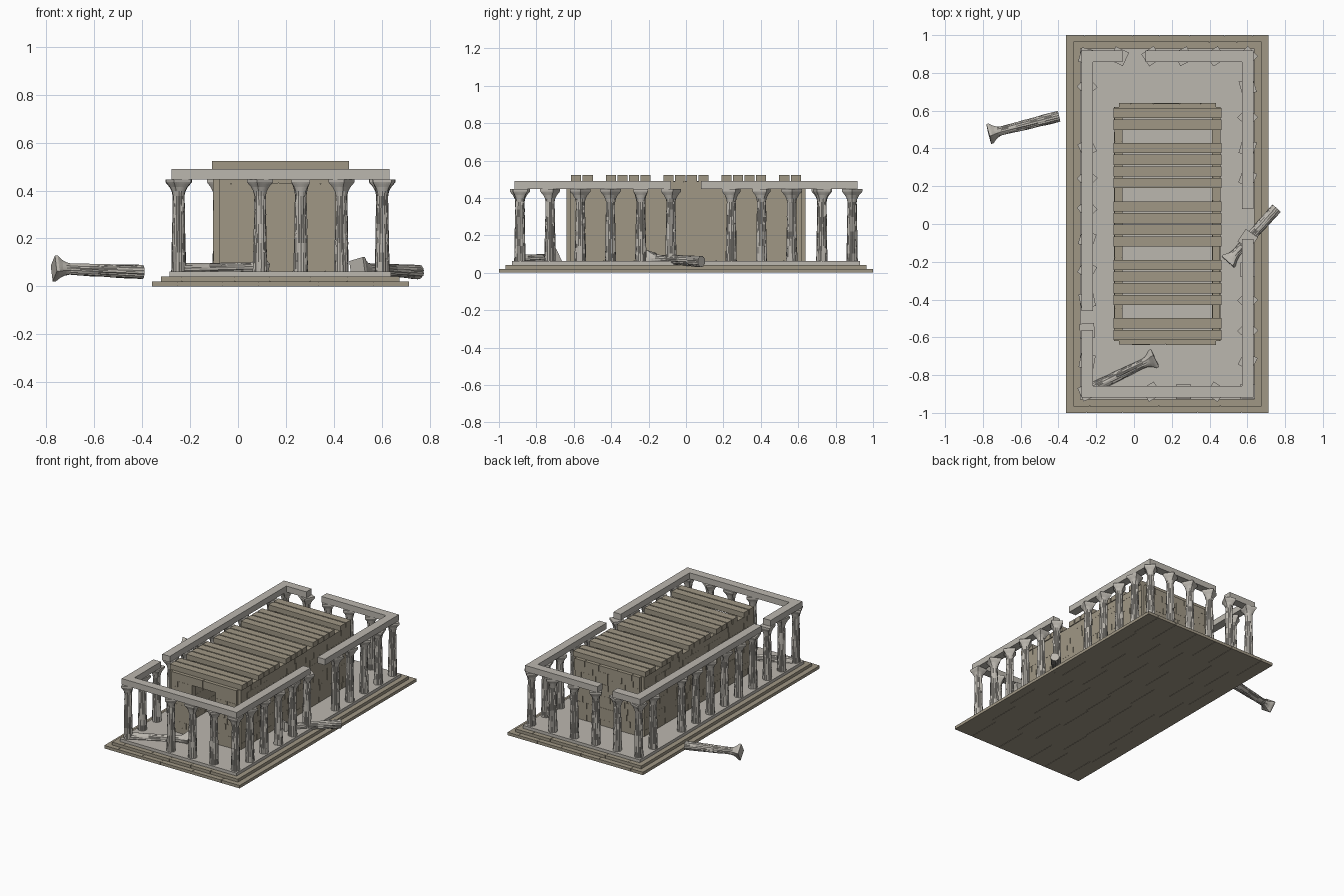
import bpy, bmesh, math, random
from mathutils import Vector, Matrix

random.seed(4)
if "Cube" in bpy.data.objects:
    bpy.data.objects.remove(bpy.data.objects["Cube"])


def material(name, rgb):
    m = bpy.data.materials.new(name)
    m.use_nodes = True
    m.diffuse_color = (*rgb, 1)
    m.node_tree.nodes["Principled BSDF"].inputs["Base Color"].default_value = (*rgb, 1)
    return m


MARBLE = material("pale marble", (0.50, 0.475, 0.43))
STONE = material("tan stone", (0.35, 0.31, 0.235))
CX = 0.177          # centre line of the building
FLOOR = 0.063       # top of the platform
BEAM_Z = 0.447      # underside of the beams


def finish(name, bm, mat):
    bmesh.ops.recalc_face_normals(bm, faces=bm.faces)
    me = bpy.data.meshes.new(name)
    bm.to_mesh(me)
    bm.free()
    me.materials.append(mat)
    ob = bpy.data.objects.new(name, me)
    bpy.context.collection.objects.link(ob)
    return ob


def add_box(bm, lo, hi):
    lo, hi = Vector(lo), Vector(hi)
    m = Matrix.Translation((lo + hi) / 2) @ Matrix.Diagonal((*(hi - lo), 1))
    bmesh.ops.create_cube(bm, size=1, matrix=m)


def box(name, lo, hi, mat):
    bm = bmesh.new()
    add_box(bm, lo, hi)
    return finish(name, bm, mat)


def masonry(name, lo, hi, axis, courses, length, gap=0.003, rough=0.002):
    """Solid core faced with courses of blocks of uneven length along one axis."""
    bm = bmesh.new()
    inset = Vector((0.004, 0.004, 0.002))
    add_box(bm, Vector(lo) + inset, Vector(hi) - inset)
    step = (hi[2] - lo[2]) / courses
    for c in range(courses):
        p = lo[axis]
        target = length * random.uniform(0.4, 1)
        while p < hi[axis] - 0.001:
            q = p + target
            if hi[axis] - q < length * 0.3:
                q = hi[axis]
            a, b = list(lo), list(hi)
            a[2], b[2] = lo[2] + c * step, lo[2] + (c + 1) * step
            a[axis] = p + (gap / 2 if p > lo[axis] else 0)
            b[axis] = q - (gap / 2 if q < hi[axis] else 0)
            shift = random.uniform(0, rough)
            a[1 - axis] += shift
            b[1 - axis] -= shift
            add_box(bm, a, b)
            p = q
            target = length * random.uniform(0.7, 1.3)
    return finish(name, bm, STONE)


# Stepped platform: two courses of tan blocks and a marble floor
for name, w, d, z0, z1 in (("lower_step", 0.536, 1.0, 0, 0.021),
                           ("middle_step", 0.498, 0.965, 0.021, 0.042)):
    rows = 8
    for i in range(rows):
        y0 = -d + 2 * d * i / rows
        masonry(f"{name}_{i}", (CX - w, y0, z0), (CX + w, y0 + 2 * d / rows, z1),
                0, 1, 0.2, 0.002, 0.0)
box("floor", (CX - 0.462, -0.93, 0.042), (CX + 0.462, 0.93, FLOOR), MARBLE)


# Columns: worn fluted shaft, flaring into a turned square capital
HEIGHT = BEAM_Z - FLOOR
SIDES = 32


def column(name, matrix):
    bm = bmesh.new()
    turn = random.uniform(0, math.pi)
    rings = []

    def ring(z, radius, square, flute, wear):
        verts = []
        for k in range(SIDES):
            a = 2 * math.pi * k / SIDES
            r = radius - (flute if k % 2 else 0) - random.uniform(0, wear)
            r *= 1 + square * (1 / max(abs(math.cos(a)), abs(math.sin(a))) - 1)
            verts.append(bm.verts.new((r * math.cos(a + turn), r * math.sin(a + turn), z)))
        rings.append(verts)

    levels = 9
    for i in range(levels):
        t = i / (levels - 1)
        ring(t * 0.315, 0.0315 - 0.006 * t, 0, 0.002, 0.003)
    for z, r, sq in ((0.335, 0.027, 0.2), (0.352, 0.031, 0.6),
                     (0.366, 0.037, 0.9), (0.372, 0.039, 1), (HEIGHT, 0.039, 1)):
        ring(z, r, sq, 0, 0)
    for lower, upper in zip(rings, rings[1:]):
        for k in range(SIDES):
            n = (k + 1) % SIDES
            bm.faces.new((lower[k], lower[n], upper[n], upper[k]))
    bm.faces.new(rings[0][::-1])
    bm.faces.new(rings[-1])
    ob = finish(name, bm, MARBLE)
    ob.matrix_world = matrix


ROW_X, ROW_Y = 0.425, 0.888
NX, NY = 6, 12
missing = {("front", 1), ("left", 6), ("right", 9)}


def stand(row, i, x, y):
    if (row, i) not in missing:
        column(f"{row}_column_{i}", Matrix.Translation((x, y, FLOOR)))


for i in range(NX):
    x = CX - ROW_X + 2 * ROW_X * i / (NX - 1)
    stand("front", i, x, -ROW_Y)
    stand("back", i, x, ROW_Y)
for i in range(1, NY - 1):
    y = -ROW_Y + 2 * ROW_Y * i / (NY - 1)
    stand("right", i, CX - ROW_X, y)
    stand("left", i, CX + ROW_X, y)

# Fallen columns, from foot to capital
for name, foot, head in (("front", (-0.235, -0.875, 0.068), (0.11, -0.71, 0.077)),
                         ("right", (-0.397, 0.57, 0.06), (-0.775, 0.475, 0.075)),
                         ("left", (0.755, 0.083, 0.06), (0.50, -0.20, 0.076))):
    foot, head = Vector(foot), Vector(head)
    turn = (head - foot).to_track_quat("Z", "Y").to_matrix().to_4x4()
    column(f"fallen_{name}_column", Matrix.Translation(foot) @ turn)

# Beams on the columns, broken where pieces have gone
W, TOP = 0.03, 0.49
x0, x1 = CX - ROW_X, CX + ROW_X
for name, a, b in (("front_beam", (x0, -ROW_Y), (x1, -ROW_Y)),
                   ("back_beam_short", (x0, ROW_Y), (-0.09, ROW_Y)),
                   ("back_beam_long", (0.09, ROW_Y), (x1, ROW_Y)),
                   ("right_beam_short", (x0, -ROW_Y), (x0, -0.59)),
                   ("right_beam_long", (x0, -0.43), (x0, ROW_Y)),
                   ("left_beam_front", (x1, -ROW_Y), (x1, -0.11)),
                   ("left_beam_back", (x1, 0.11), (x1, ROW_Y))):
    box(name, (a[0] - W, a[1] - W, BEAM_Z), (b[0] + W, b[1] + W, TOP), MARBLE)

# Inner chamber walls, with a doorway in the front
WALL_TOP = 0.487
for name, a, b in (("right_wall", -0.105, -0.06), ("left_wall", 0.413, 0.458)):
    masonry(name, (a, -0.62, FLOOR), (b, 0.62, WALL_TOP), 1, 10, 0.13)
masonry("back_wall", (-0.08, 0.595, FLOOR), (0.434, 0.64, WALL_TOP), 0, 10, 0.12)
DOOR_TOP = 0.43
for name, a, b in (("front_wall_right", -0.08, 0.085), ("front_wall_left", 0.269, 0.434)):
    masonry(name, (a, -0.64, FLOOR), (b, -0.595, DOOR_TOP), 0, 9, 0.1)
masonry("door_lintel", (-0.08, -0.64, DOOR_TOP), (0.434, -0.595, WALL_TOP), 0, 1, 0.3)

# Roof slabs, every fifth one missing
PITCH = 0.0618
for i in range(20):
    if i % 5 != 2:
        y = (i - 9.5) * PITCH
        box(f"roof_slab_{i}", (CX - 0.286, y - 0.027, WALL_TOP),
            (CX + 0.286, y + 0.027, 0.523), STONE)
